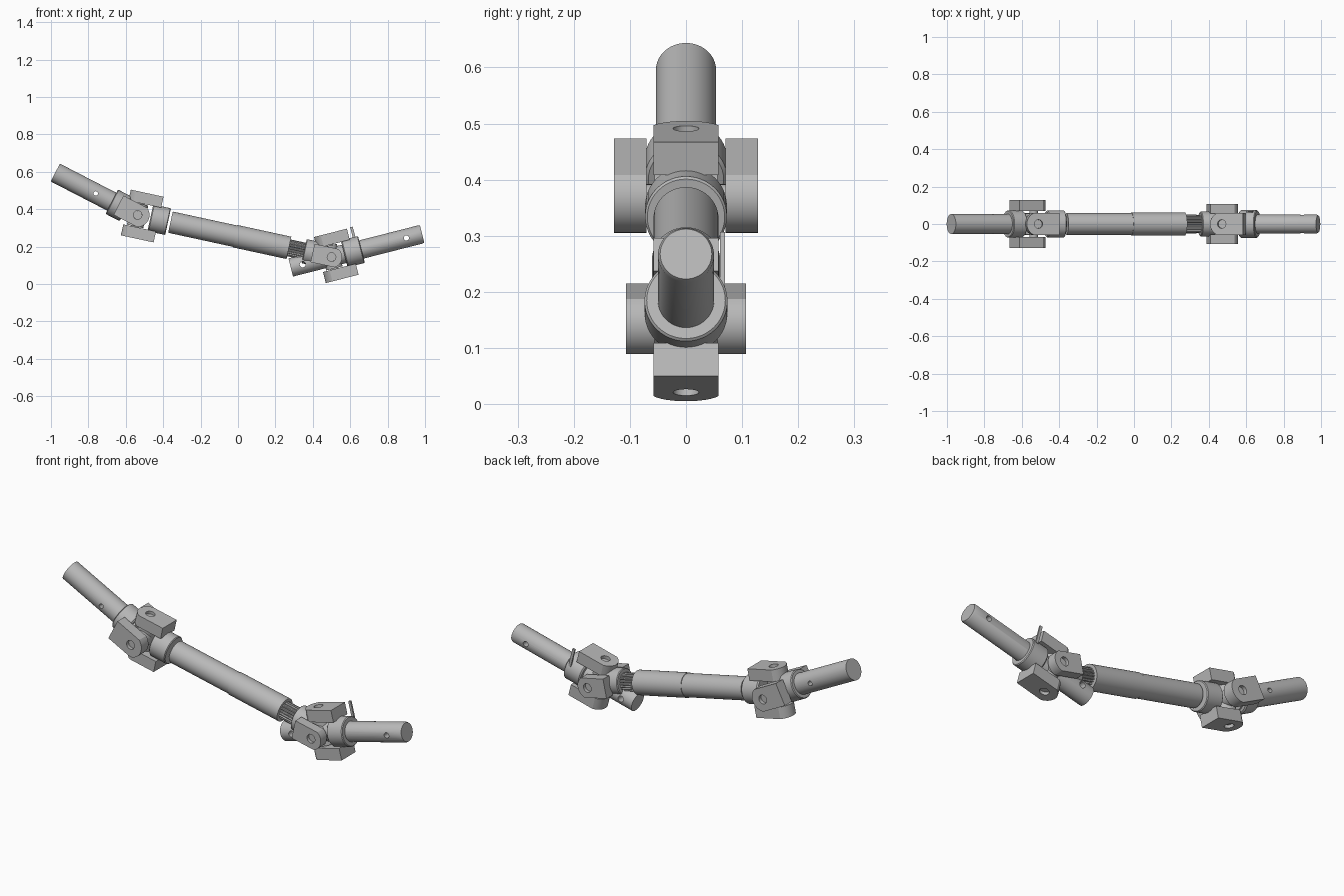
import bpy, bmesh, math
from mathutils import Matrix, Vector

old = bpy.data.objects.get("Cube")
if old:
    bpy.data.objects.remove(old, do_unlink=True)

steel = bpy.data.materials.new("grey_steel")
steel.use_nodes = True
GREY = (0.48, 0.48, 0.48, 1)
steel.diffuse_color = GREY
steel.node_tree.nodes["Principled BSDF"].inputs["Base Color"].default_value = GREY


def frame(x, z, degrees):
    """Shaft frame at a joint: local x runs along the shaft."""
    return Matrix.Translation((x, 0, z)) @ Matrix.Rotation(math.radians(degrees), 4, 'Y')


LEFT = frame(-0.537, 0.369, 27.3)
MID = frame(-0.537, 0.369, 12.24)
MID_END = frame(0.5, 0.144, 12.24)
RIGHT = frame(0.5, 0.144, -14.3)
FLIP = Matrix.Rotation(math.pi, 4, 'Z')
QUARTER = Matrix.Rotation(math.pi / 2, 4, 'X')


def finish(name, bm, matrix):
    bmesh.ops.recalc_face_normals(bm, faces=bm.faces)
    mesh = bpy.data.meshes.new(name)
    bm.to_mesh(mesh)
    bm.free()
    mesh.materials.append(steel)
    ob = bpy.data.objects.new(name, mesh)
    bpy.context.collection.objects.link(ob)
    ob.matrix_world = matrix
    return ob


def smooth(ob):
    bpy.ops.object.select_all(action='DESELECT')
    ob.select_set(True)
    bpy.context.view_layer.objects.active = ob
    bpy.ops.object.shade_smooth_by_angle(angle=math.radians(30))


def lathe(name, profile, matrix, sides=48, tooth=0.0):
    """Closed solid turned about local x; tooth cuts alternating grooves."""
    bm = bmesh.new()
    rings = []
    for x, r in profile:
        ring = []
        for i in range(sides):
            a = math.tau * i / sides
            rr = r - (tooth if i % 4 > 1 else 0)
            ring.append(bm.verts.new((x, rr * math.cos(a), rr * math.sin(a))))
        rings.append(ring)
    for a, b in zip(rings, rings[1:]):
        for i in range(sides):
            j = (i + 1) % sides
            bm.faces.new((a[i], a[j], b[j], b[i]))
    bm.faces.new(rings[0])
    bm.faces.new(rings[-1])
    return finish(name, bm, matrix)


def rod(name, x0, x1, r, matrix, sides=48):
    return lathe(name, [(x0, r), (x1, r)], matrix, sides)


def drill(ob, x, r, axis, reach=0.3):
    """Cut a round hole across a part, along local y or z."""
    turn = Matrix.Rotation(math.pi / 2, 4, 'Z' if axis == 'Y' else 'Y')
    cutter = rod("cutter", -reach, reach, r, ob.matrix_world @ Matrix.Translation((x, 0, 0)) @ turn, 24)
    cutter.hide_render = True
    bpy.context.view_layer.update()
    mod = ob.modifiers.new("hole", 'BOOLEAN')
    mod.operation = 'DIFFERENCE'
    mod.solver = 'EXACT'
    mod.object = cutter
    bpy.context.view_layer.objects.active = ob
    bpy.ops.object.modifier_apply(modifier=mod.name)
    bpy.data.objects.remove(cutter, do_unlink=True)


def ear(name, matrix, half, radius, length, inner, outer):
    """Flat lug with a rounded tip around the pin hole."""
    a0 = math.asin(half / radius)
    pts = [(length, -half), (length, half)]
    for i in range(13):
        a = math.pi - a0 + 2 * a0 * i / 12
        pts.append((radius * math.cos(a), radius * math.sin(a)))
    bm = bmesh.new()
    face = bm.faces.new([bm.verts.new((x, y, inner)) for x, y in pts])
    out = bmesh.ops.extrude_face_region(bm, geom=[face])
    top = [v for v in out["geom"] if isinstance(v, bmesh.types.BMVert)]
    bmesh.ops.translate(bm, verts=top, vec=Vector((0, 0, outer - inner)))
    ob = finish(name, bm, matrix)
    drill(ob, 0, 0.023, 'Z')
    smooth(ob)


def yoke(name, matrix, collar_end, collar_r, half, radius, length, inner, outer):
    """Collar on the +x side with a pair of ears above and below."""
    smooth(lathe(name + "_collar", [(0.07, collar_r - 0.006), (0.076, collar_r),
                                    (collar_end - 0.004, collar_r),
                                    (collar_end, collar_r - 0.004)], matrix))
    for side, turn in (("a", 0), ("b", math.pi)):
        ear(name + "_ear_" + side, matrix @ Matrix.Rotation(turn, 4, 'X'),
            half, radius, length, inner, outer)


# Yokes
yoke("left_yoke", LEFT @ FLIP @ QUARTER, 0.155, 0.073, 0.058, 0.064, 0.115, 0.070, 0.128)
yoke("centre_left_yoke", MID, 0.167, 0.073, 0.058, 0.064, 0.115, 0.065, 0.125)
yoke("centre_right_yoke", MID_END @ FLIP @ QUARTER, 0.150, 0.066, 0.050, 0.057, 0.104, 0.056, 0.107)
yoke("right_yoke", RIGHT, 0.165, 0.074, 0.058, 0.064, 0.117, 0.066, 0.127)

# Cross pieces: one pin for each pair of ears, and a round hub
for name, z_frame, y_frame, y_reach in (("left_cross", MID, LEFT, 0.11),
                                       ("right_cross", RIGHT, MID_END, 0.09)):
    to_z = Matrix.Rotation(math.pi / 2, 4, 'Y')
    to_y = Matrix.Rotation(math.pi / 2, 4, 'Z')
    smooth(rod(name + "_upright_pin", -0.11, 0.11, 0.0229, z_frame @ to_z, 24))
    smooth(rod(name + "_side_pin", -y_reach, y_reach, 0.0229, y_frame @ to_y, 24))
    smooth(rod(name + "_hub", -0.062, 0.062, 0.045, z_frame @ to_z, 32))
    smooth(rod(name + "_side_hub", -0.056, 0.056, 0.045, y_frame @ to_y, 32))

# Left shaft
left_shaft = rod("left_shaft", -0.495, -0.06, 0.0535, LEFT)
drill(left_shaft, -0.251, 0.012, 'Y')
smooth(left_shaft)

# Right shaft runs through its joint and has a cross hole near each end
right_shaft = lathe("right_shaft", [(-0.225, 0.05), (0.492, 0.05), (0.5, 0.046)], RIGHT)
drill(right_shaft, 0.413, 0.014, 'Y')
drill(right_shaft, -0.159, 0.016, 'Y')
smooth(right_shaft)

# Telescoping centre tubes and splined shaft
smooth(lathe("inner_tube", [(0.180, 0.056), (0.183, 0.058), (0.54, 0.058)], MID))
smooth(rod("outer_tube", 0.535, 0.828, 0.061, MID))
smooth(lathe("splined_shaft", [(0.80, 0.046), (0.93, 0.046)], MID, 80, 0.006))

# Thin locking tab beside the right collar
bm = bmesh.new()
bmesh.ops.create_cube(bm, size=1)
bmesh.ops.scale(bm, vec=(0.014, 0.009, 0.10), verts=bm.verts)
finish("locking_tab", bm, RIGHT @ Matrix.Translation((0.143, 0.065, 0.08)))
